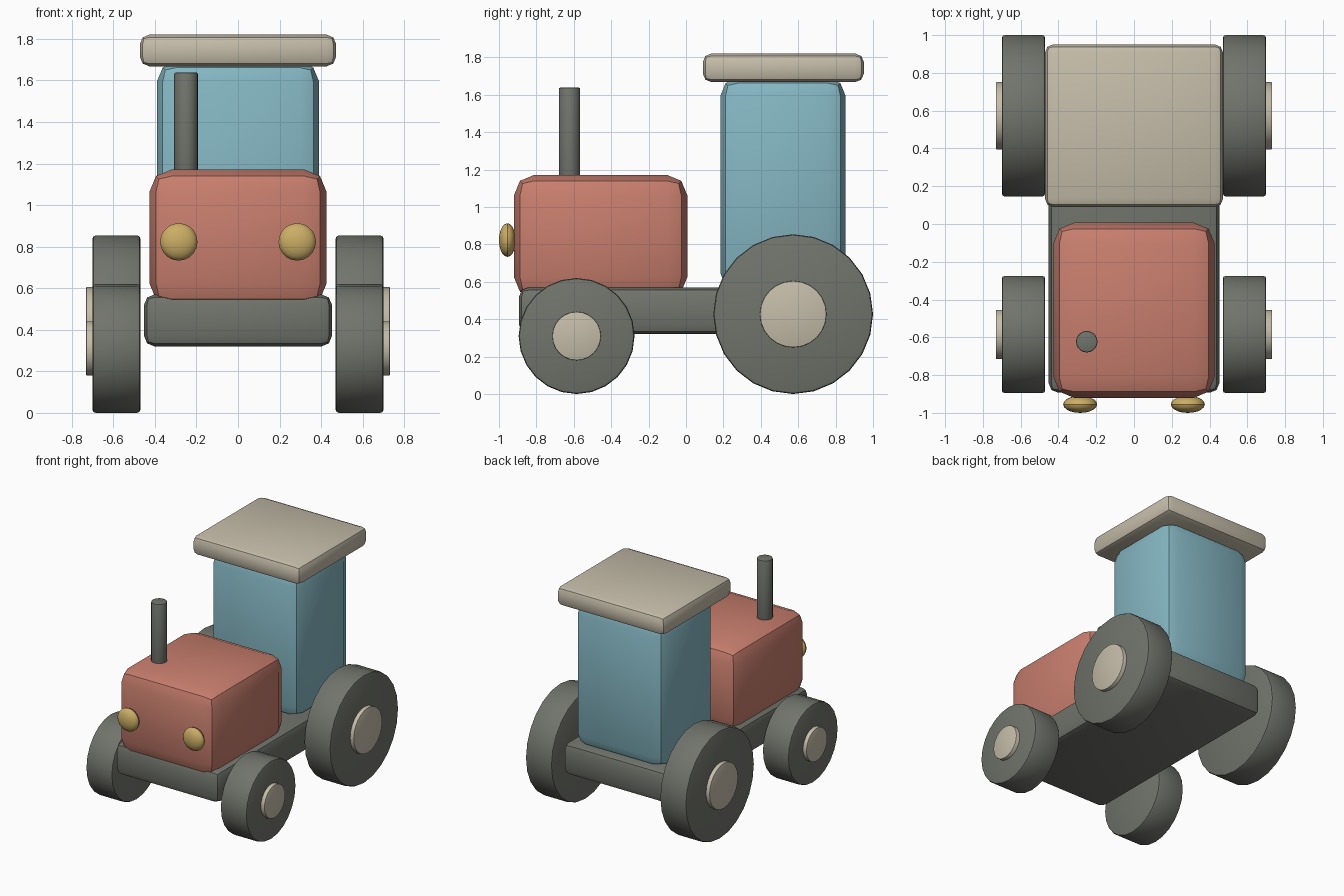
import bpy
import math

if "Cube" in bpy.data.objects:
    bpy.data.objects.remove(bpy.data.objects["Cube"], do_unlink=True)


def make_material(name, rgb):
    mat = bpy.data.materials.new(name)
    mat.use_nodes = True
    mat.diffuse_color = (*rgb, 1)
    mat.node_tree.nodes["Principled BSDF"].inputs["Base Color"].default_value = (*rgb, 1)
    return mat


red = make_material("brick red", (0.58, 0.21, 0.155))
blue = make_material("pale blue", (0.235, 0.474, 0.546))
grey = make_material("dark grey", (0.165, 0.174, 0.15))
cream = make_material("cream", (0.56, 0.51, 0.40))
gold = make_material("lamp gold", (0.60, 0.42, 0.13))


def finish(name, mat, bevel=0, segments=2):
    """Name, colour, bevel and smooth the active object."""
    obj = bpy.context.object
    obj.name = name
    obj.data.materials.append(mat)
    bpy.ops.object.transform_apply(location=False, rotation=True, scale=True)
    if bevel:
        mod = obj.modifiers.new("rounded edges", "BEVEL")
        mod.width = bevel
        mod.segments = segments
        mod.limit_method = "ANGLE"
        mod.angle_limit = math.radians(40)
        bpy.ops.object.modifier_apply(modifier=mod.name)
    bpy.ops.object.shade_smooth_by_angle(angle=math.radians(30))
    return obj


def box(name, half_width, y_range, z_range, mat, bevel):
    (y0, y1), (z0, z1) = y_range, z_range
    bpy.ops.mesh.primitive_cube_add(size=1, location=(0, (y0 + y1) / 2, (z0 + z1) / 2))
    bpy.context.object.scale = (2 * half_width, y1 - y0, z1 - z0)
    return finish(name, mat, bevel)


def disc(name, radius, x_range, y, z, mat, bevel):
    """Cylinder lying along x."""
    x0, x1 = x_range
    bpy.ops.mesh.primitive_cylinder_add(
        vertices=24, radius=radius, depth=abs(x1 - x0),
        location=((x0 + x1) / 2, y, z), rotation=(0, math.pi / 2, 0))
    return finish(name, mat, bevel)


# Main blocks
box("chassis", 0.452, (-0.893, 0.893), (0.32, 0.57), grey, 0.05)
box("engine_hood", 0.427, (-0.92, 0.007), (0.515, 1.172), red, 0.11)
box("cab", 0.39, (0.184, 0.853), (0.55, 1.69), blue, 0.095)
box("roof", 0.472, (0.09, 0.951), (1.668, 1.82), cream, 0.045)

# Exhaust pipe
bpy.ops.mesh.primitive_cylinder_add(vertices=20, radius=0.057, depth=0.6,
                                    location=(-0.25, -0.623, 1.338))
finish("exhaust_pipe", grey, 0.008)

# Wheels, hubs and headlights on both sides
for side, s in (("left", 1), ("right", -1)):
    for end, radius, hub, y in (("front", 0.31, 0.13, -0.585),
                                ("rear", 0.427, 0.178, 0.573)):
        disc(f"{end}_{side}_tyre", radius, (0.47 * s, 0.70 * s), y, radius, grey, 0.015)
        disc(f"{end}_{side}_hub", hub, (0.6 * s, 0.731 * s), y, radius, cream, 0.004)
    bpy.ops.mesh.primitive_uv_sphere_add(
        segments=20, ring_count=10, radius=0.09,
        location=(0.285 * s, -0.955, 0.823), rotation=(math.pi / 2, 0, 0))
    bpy.context.object.scale = (1, 1, 0.5)
    finish(f"{side}_headlight", gold)
